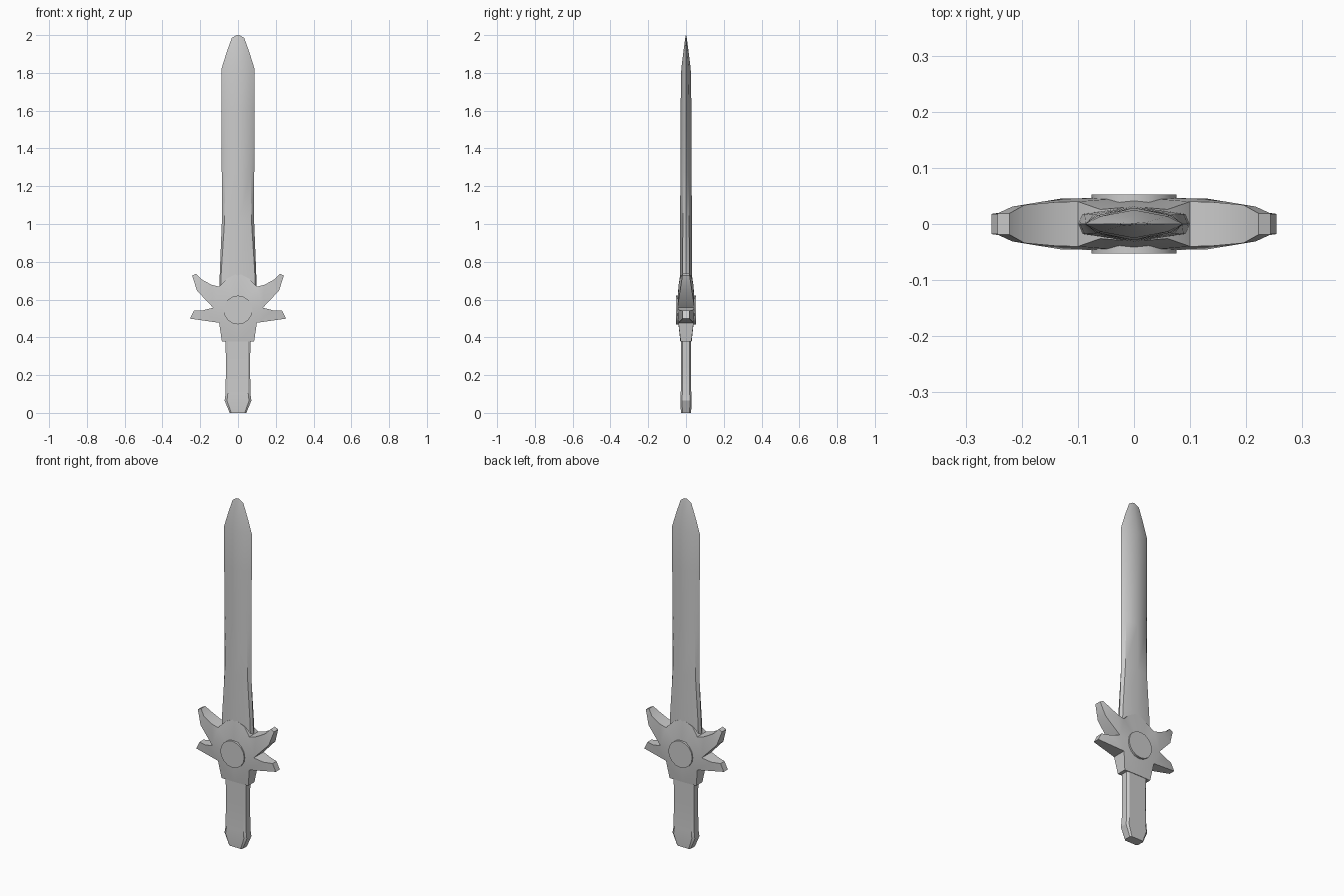
import bpy, bmesh, math
from mathutils import Matrix

if "Cube" in bpy.data.objects:
    bpy.data.objects.remove(bpy.data.objects["Cube"])


def finish(name, bm, angle=30):
    bmesh.ops.remove_doubles(bm, verts=bm.verts, dist=1e-5)
    bmesh.ops.recalc_face_normals(bm, faces=bm.faces)
    mesh = bpy.data.meshes.new(name)
    bm.to_mesh(mesh)
    bm.free()
    ob = bpy.data.objects.new(name, mesh)
    bpy.context.collection.objects.link(ob)
    bpy.ops.object.select_all(action='DESELECT')
    ob.select_set(True)
    bpy.context.view_layer.objects.active = ob
    bpy.ops.object.shade_smooth_by_angle(angle=math.radians(angle))
    return ob


def loft(name, sections, angle=30):
    """Skin a stack of (z, [(x, y), ...]) sections and cap both ends."""
    bm = bmesh.new()
    rings = [[bm.verts.new((x, y, z)) for x, y in pts] for z, pts in sections]
    n = len(rings[0])
    for a, b in zip(rings, rings[1:]):
        for i in range(n):
            j = (i + 1) % n
            bm.faces.new((a[i], a[j], b[j], b[i]))
    bm.faces.new(rings[0][::-1])
    bm.faces.new(rings[-1])
    return finish(name, bm, angle)


# Blade: ridged eight-sided section with sharp edges and a tapered tip
def blade_section(w, t, f):
    b, s = w * f, t * 0.55
    return [(w, 0), (b, s), (0, t), (-b, s), (-w, 0), (-b, -s), (0, -t), (b, -s)]


stations = [(0.58, .102, .033, .93), (0.75, .096, .032, .92), (1.00, .086, .031, .84),
            (1.27, .086, .030, .78), (1.60, .088, .029, .72), (1.82, .088, .025, .68),
            (1.91, .060, .014, .65), (1.985, .033, .004, .6), (2.00, .008, .001, .6)]
loft("blade", [(z, blade_section(w, t, f)) for z, w, t, f in stations])


# Grip and pommel: chamfered bar with a slight flare at the foot
def grip_section(w, t):
    c = w * 0.82
    s = t * 0.7
    return [(w, -s), (w, s), (c, t), (-c, t), (-w, s), (-w, -s), (-c, -t), (c, -t)]


grip = [(0, .044, .027), (.065, .071, .030), (.10, .066, .028), (.24, .064, .026), (.42, .066, .027)]
loft("grip", [(z, grip_section(w, t)) for z, w, t in grip])

# Guard: winged outline given as x, z, half thickness (right half, mirrored)
outline = [(0, .377, .030), (.085, .377, .028), (.100, .477, .040), (.254, .499, .018),
           (.233, .541, .018), (.185, .543, .034), (.132, .557, .045), (.217, .647, .031),
           (.243, .727, .019), (.222, .737, .019), (.195, .708, .034), (.140, .678, .039),
           (.100, .668, .040), (.06, .71, .026), (0, .74, .031)]
core = (0, .545, .048)
bm = bmesh.new()
for mx in (1, -1):
    rims = []
    for side in (-1, 1):
        rim = [bm.verts.new((mx * x, side * t, z)) for x, z, t in outline]
        mid = bm.verts.new((0, side * core[2], core[1]))
        # collar, lower wing, upper wing, blade shoulder
        for idx in ((0, 1, 2), (2, 3, 4, 5), (2, 5, 6), (6, 7, 11), (7, 10, 11),
                    (7, 8, 9, 10), (6, 11, 12)):
            bm.faces.new([rim[i] for i in idx])
        for a, b in ((0, 2), (2, 6), (6, 12), (12, 13), (13, 14)):
            bm.faces.new((mid, rim[a], rim[b]))
        rims.append(rim)
    for i in range(len(outline) - 1):
        bm.faces.new((rims[0][i], rims[0][i + 1], rims[1][i + 1], rims[1][i]))
finish("winged_guard", bm)

# Round boss showing on both faces of the guard
bm = bmesh.new()
bmesh.ops.create_cone(bm, cap_ends=True, segments=16, radius1=.076, radius2=.076, depth=.105,
                      matrix=Matrix.Translation((0, 0, .545)) @ Matrix.Rotation(math.pi / 2, 4, 'X'))
finish("guard_boss", bm)
